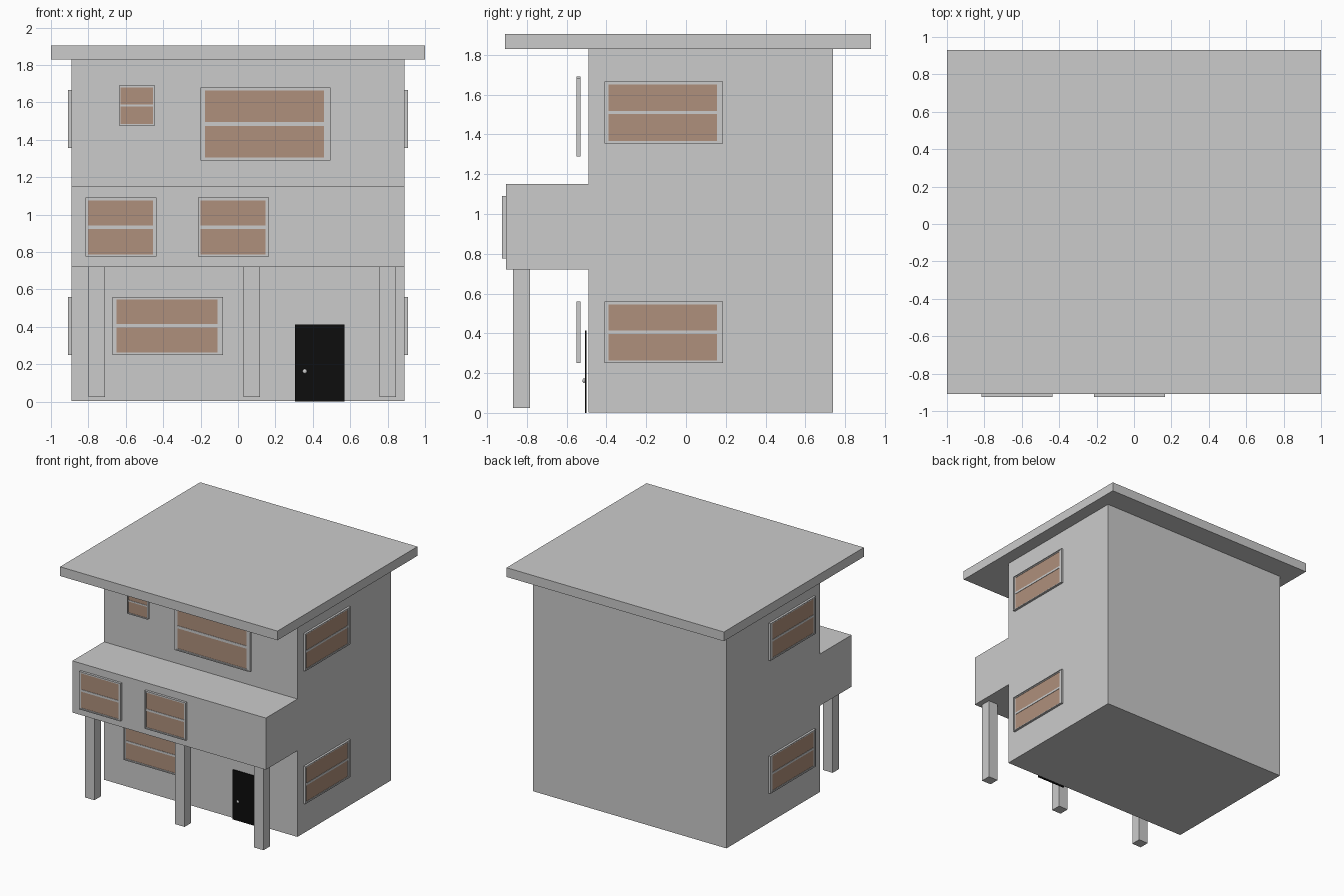
import bpy, bmesh
from mathutils import Matrix, Vector

if "Cube" in bpy.data.objects:
    bpy.data.objects.remove(bpy.data.objects["Cube"])


def material(name, rgb):
    m = bpy.data.materials.new(name)
    m.diffuse_color = (*rgb, 1)
    m.use_nodes = True
    m.node_tree.nodes["Principled BSDF"].inputs["Base Color"].default_value = m.diffuse_color
    return m


GLASS = material("brown_glass", (0.43, 0.28, 0.2))
BLACK = material("black_door", (0.004, 0.004, 0.004))


def finish(name, bm, mat=None):
    bmesh.ops.recalc_face_normals(bm, faces=bm.faces)
    me = bpy.data.meshes.new(name)
    bm.to_mesh(me)
    bm.free()
    ob = bpy.data.objects.new(name, me)
    bpy.context.collection.objects.link(ob)
    if mat:
        me.materials.append(mat)
    return ob


def boxes(name, spans, mat=None, matrix=Matrix()):
    """One object made of boxes, each (x0, x1, y0, y1, z0, z1)."""
    bm = bmesh.new()
    for x0, x1, y0, y1, z0, z1 in spans:
        centre = Vector((x0 + x1, y0 + y1, z0 + z1)) / 2
        size = Matrix.Diagonal((x1 - x0, y1 - y0, z1 - z0, 1))
        bmesh.ops.create_cube(bm, size=1, matrix=matrix @ Matrix.Translation(centre) @ size)
    return finish(name, bm, mat)


def window(name, x0, x1, z0, z1, front, side=False):
    """Sash window facing -y; side=True turns it to +x and mirrors it to -x."""
    w, h, back = x1 - x0, z1 - z0, front + 0.02
    a, b = x0 + 0.035 * w, x1 - 0.05 * w          # glass left and right
    c, d = z0 + 0.04 * h, z1 - 0.045 * h          # glass bottom and top
    mid, bar = (z0 + z1) / 2, 0.028 * h
    e, s = 0.018 * w, 0.02 * h                    # outer casing widths
    sash = front + 0.005
    parts = [
        # casing
        (x0, x0 + e, front, back, z0, z1), (x1 - e, x1, front, back, z0, z1),
        (x0 + e, x1 - e, front, back, z0, z0 + s), (x0 + e, x1 - e, front, back, z1 - s, z1),
        # sash stiles, rails and meeting bar
        (x0 + e, a, sash, back, z0 + s, z1 - s), (b, x1 - e, sash, back, z0 + s, z1 - s),
        (a, b, sash, back, z0 + s, c), (a, b, sash, back, d, z1 - s),
        (a, b, sash, back, mid - bar, mid + bar)]
    panes = [(a, b, front + 0.008, front + 0.014, c, mid - bar),
             (a, b, front + 0.008, front + 0.014, mid + bar, d)]
    turn = Matrix.Rotation(1.5707963, 4, 'Z') if side else Matrix()
    for ob in (boxes(name + "_frame", parts, None, turn),
               boxes(name + "_glass", panes, GLASS, turn)):
        if side:
            ob.modifiers.new("both_sides", 'MIRROR').use_mirror_merge = False


# House body: side profile with the overhanging middle floor, extruded across x
profile = [(0.74, 0.003), (0.74, 1.83), (-0.49, 1.83), (-0.49, 1.15),
           (-0.905, 1.15), (-0.905, 0.72), (-0.49, 0.72), (-0.49, 0.003)]
bm = bmesh.new()
face = bm.faces.new([bm.verts.new((-0.89, y, z)) for y, z in profile])
ext = bmesh.ops.extrude_face_region(bm, geom=[face])["geom"]
bmesh.ops.translate(bm, vec=(1.78, 0, 0),
                    verts=[v for v in ext if isinstance(v, bmesh.types.BMVert)])
if not face.is_valid or all(len(e.link_faces) == 2 for e in bm.edges) is False:
    bmesh.ops.holes_fill(bm, edges=bm.edges)
finish("house_body", bm)

# Flat roof slab
boxes("roof", [(-1, 1, -0.91, 0.93, 1.828, 1.905)])

# Pillars under the overhang
boxes("pillars", [(x - 0.044, x + 0.044, -0.87, -0.785, 0.025, 0.72)
                  for x in (-0.756, 0.074, 0.8)])

# Front windows
window("top_small_window", -0.635, -0.445, 1.475, 1.69, -0.55)
window("top_large_window", -0.20, 0.495, 1.29, 1.68, -0.55)
window("middle_left_window", -0.815, -0.435, 0.775, 1.09, -0.925)
window("middle_right_window", -0.215, 0.165, 0.775, 1.09, -0.925)
window("ground_window", -0.67, -0.08, 0.25, 0.56, -0.55)

# Side windows, same on left and right
window("side_upper_window", -0.41, 0.185, 1.355, 1.665, -0.908, True)
window("side_lower_window", -0.41, 0.185, 0.25, 0.56, -0.908, True)

# Front door with round knob
boxes("door", [(0.305, 0.57, -0.508, -0.5, 0, 0.413)], BLACK)
bm = bmesh.new()
bmesh.ops.create_uvsphere(bm, u_segments=16, v_segments=8, radius=0.012,
                          matrix=Matrix.Translation((0.357, -0.513, 0.162))
                          @ Matrix.Diagonal((1, 0.6, 1, 1)))
knob = finish("door_knob", bm)
for p in knob.data.polygons:
    p.use_smooth = True
